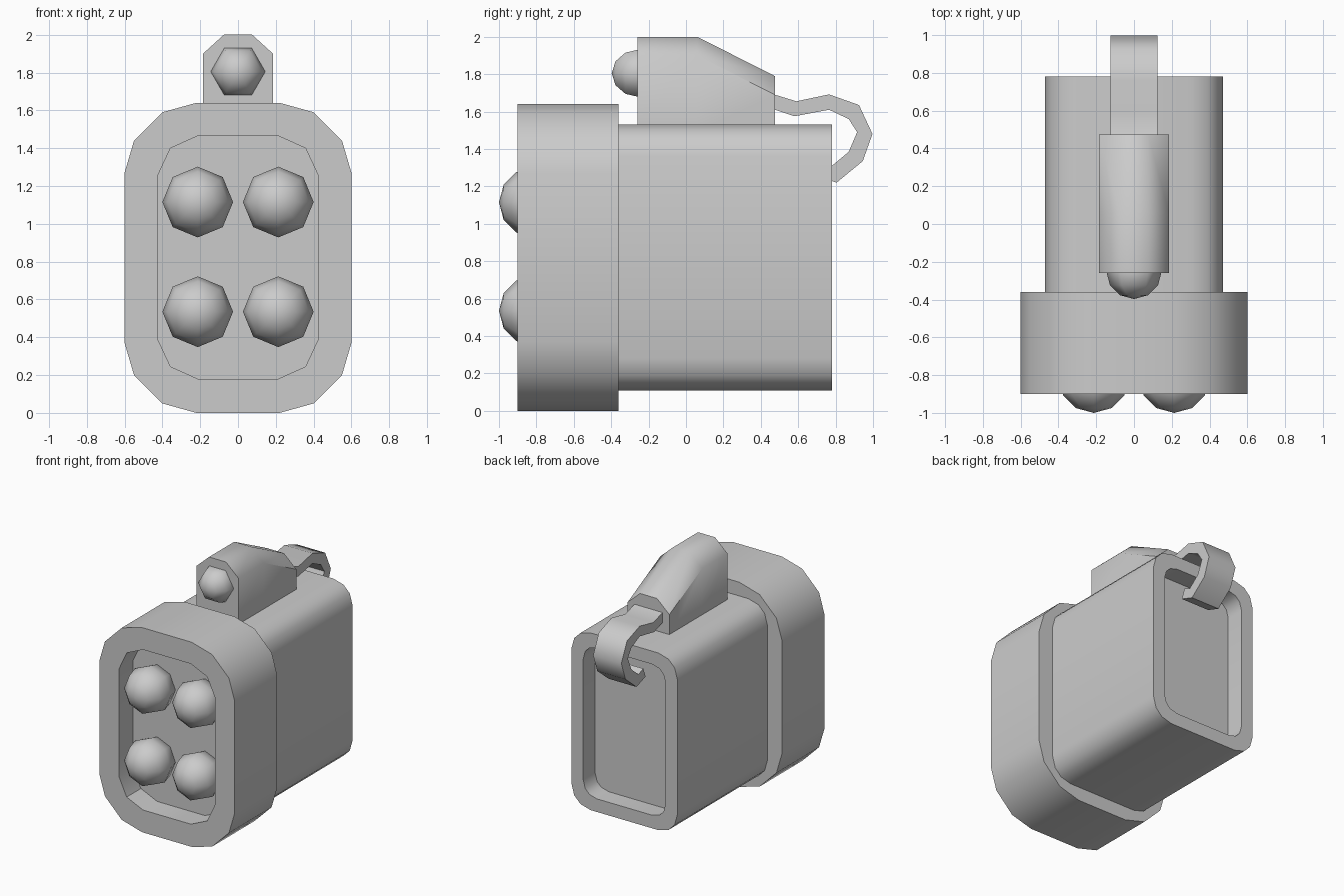
import bpy, bmesh, math
from mathutils import Matrix

cube = bpy.data.objects.get("Cube")
if cube:
    bpy.data.objects.remove(cube, do_unlink=True)

GREY = (0.6, 0.6, 0.6, 1.0)
grey = bpy.data.materials.new("light grey")
grey.use_nodes = True
grey.diffuse_color = GREY
grey.node_tree.nodes["Principled BSDF"].inputs["Base Color"].default_value = GREY


def finish(name, bm, angle=40):
    """Turn a bmesh into a grey object, smooth except at sharp edges."""
    bmesh.ops.recalc_face_normals(bm, faces=bm.faces)
    mesh = bpy.data.meshes.new(name)
    bm.to_mesh(mesh)
    bm.free()
    mesh.materials.append(grey)
    obj = bpy.data.objects.new(name, mesh)
    bpy.context.collection.objects.link(obj)
    bpy.ops.object.select_all(action='DESELECT')
    obj.select_set(True)
    bpy.context.view_layer.objects.active = obj
    bpy.ops.object.shade_smooth_by_angle(angle=math.radians(angle))
    return obj


def rounded(half, z0, z1, corner):
    """Closed x-z outline; corner lists (dx, dz) insets from top edge to side."""
    quarter = [(half - dx, dz) for dx, dz in corner]
    right = [(x, z1 - d) for x, d in quarter] + [(x, z0 + d) for x, d in reversed(quarter)]
    return right + [(-x, z) for x, z in reversed(right)]


def ring(bm, outline, y):
    return [bm.verts.new((x, y, z)) for x, z in outline]


def walls(bm, a, b):
    for i in range(len(a)):
        j = (i + 1) % len(a)
        bm.faces.new((a[i], a[j], b[j], b[i]))


def recessed_block(name, outer, inner, y_open, y_floor, y_closed):
    """Extruded outline with a sunken panel in its open end."""
    bm = bmesh.new()
    rim, end = ring(bm, outer, y_open), ring(bm, outer, y_closed)
    lip, floor = ring(bm, inner, y_open), ring(bm, inner, y_floor)
    walls(bm, rim, end)
    walls(bm, lip, floor)
    bm.faces.new(end)
    bm.faces.new(floor)
    edges = [bm.edges.get((r[i - 1], r[i])) for r in (rim, lip) for i in range(len(r))]
    bmesh.ops.triangle_fill(bm, use_beauty=True, edges=edges)
    return finish(name, bm)


def ball(name, location, radius, segments):
    """Low-poly ball with its pole facing the front."""
    bm = bmesh.new()
    turn = Matrix.Rotation(math.radians(90), 4, 'X')
    if segments == 6:
        turn = turn @ Matrix.Rotation(math.radians(30), 4, 'Z')
    bmesh.ops.create_uvsphere(bm, u_segments=segments, v_segments=6, radius=radius,
                              matrix=Matrix.Translation(location) @ turn)
    return finish(name, bm, 65)


# Wide front housing with its recess
recessed_block(
    "front_housing",
    rounded(0.60, 0.0, 1.64, [(0.38, 0), (0.20, 0.05), (0.05, 0.20), (0, 0.37)]),
    rounded(0.427, 0.18, 1.465, [(0.215, 0), (0.07, 0.065), (0, 0.215)]),
    -0.90, -0.72, -0.36)

# Narrower rear body with its recess
recessed_block(
    "rear_body",
    rounded(0.47, 0.11, 1.53, [(0.17, 0), (0.08, 0.025), (0.025, 0.08), (0, 0.17)]),
    rounded(0.365, 0.215, 1.425, [(0.12, 0), (0.055, 0.018), (0.018, 0.055), (0, 0.12)]),
    0.78, 0.63, -0.38)

# Four domes in the front recess
for row, z in (("lower", 0.535), ("upper", 1.115)):
    for side, x in (("right", -0.213), ("left", 0.213)):
        ball(f"{row}_{side}_dome", (x, -0.813, z), 0.187, 8)

# Top block, sloping down to the back
bm = bmesh.new()
sections = []
for y, top in ((-0.26, 2.0), (0.06, 2.0), (0.475, 1.79)):
    outline = [(0.185, 1.50), (0.185, top - 0.10), (0.075, top),
               (-0.075, top), (-0.185, top - 0.10), (-0.185, 1.50)]
    sections.append(ring(bm, outline, y))
for a, b in zip(sections, sections[1:]):
    walls(bm, a, b)
bm.faces.new(sections[0])
bm.faces.new(sections[-1])
finish("top_block", bm, 50)

# Knob on the front of the top block
ball("top_knob", (0, -0.25, 1.805), 0.147, 6)

# Curled strap from the top block into the rear recess: (outer y, z), (inner y, z)
strap = [((0.46, 1.695), (0.46, 1.615)), ((0.59, 1.655), (0.58, 1.575)),
         ((0.765, 1.692), (0.765, 1.61)), ((0.925, 1.635), (0.87, 1.56)),
         ((0.997, 1.48), (0.915, 1.49)), ((0.945, 1.335), (0.87, 1.385)),
         ((0.805, 1.22), (0.78, 1.31)), ((0.69, 1.26), (0.72, 1.335))]
bm = bmesh.new()
rings = [[bm.verts.new((x, y, z)) for x, (y, z) in
          ((-0.125, o), (0.125, o), (0.125, i), (-0.125, i))] for o, i in strap]
for a, b in zip(rings, rings[1:]):
    walls(bm, a, b)
bm.faces.new(rings[0])
bm.faces.new(rings[-1])
finish("rear_strap", bm, 50)
